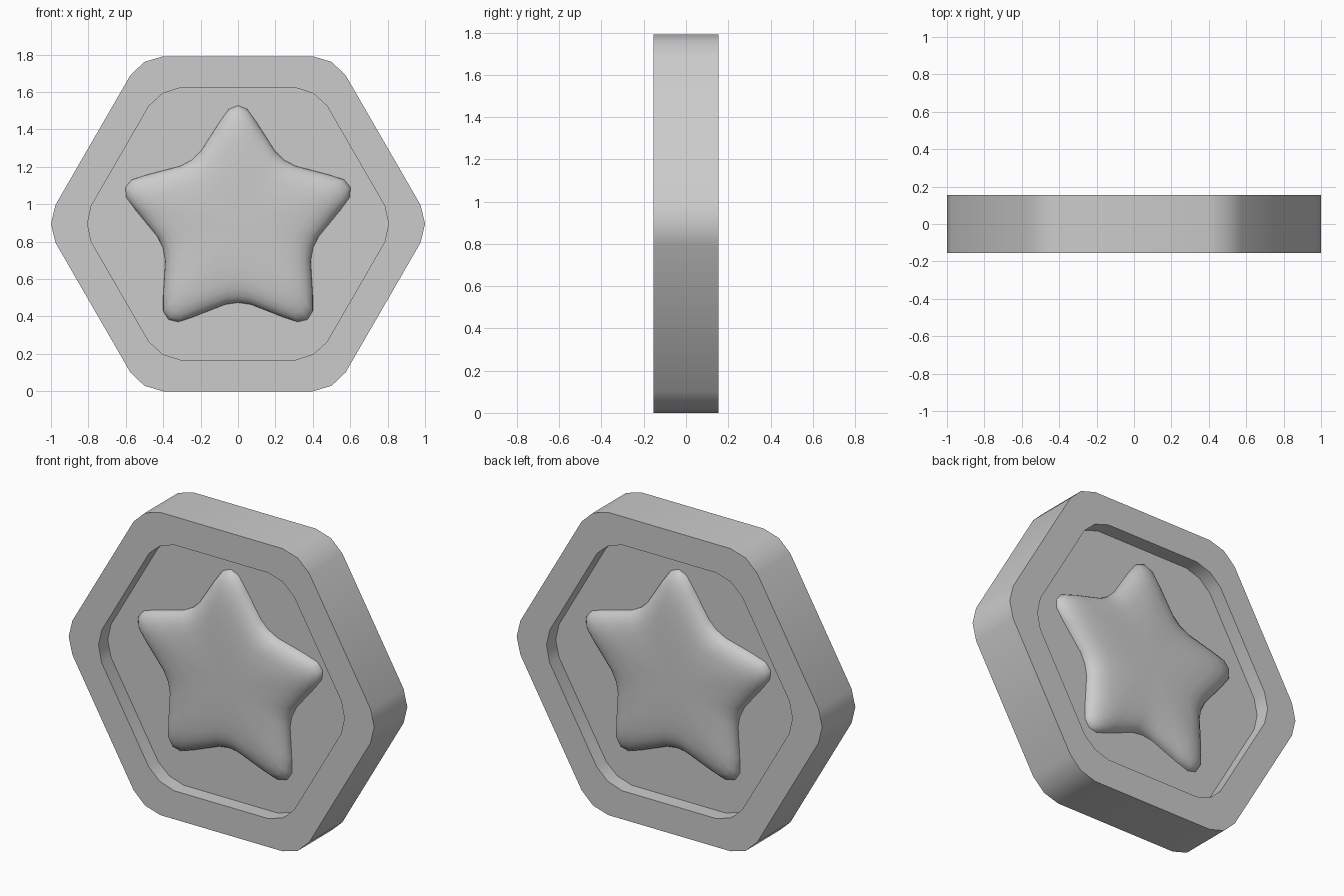
import bpy, bmesh, math

if "Cube" in bpy.data.objects:
    bpy.data.objects.remove(bpy.data.objects["Cube"])

CZ = 0.895          # height of the coin's centre


def loft(name, sections, sharp_angle):
    """Join rings of (x, z) points placed at depth y, capping both ends."""
    bm = bmesh.new()
    rings = [[bm.verts.new((x, y, z)) for x, z in pts] for y, pts in sections]
    n = len(rings[0])
    for a, b in zip(rings, rings[1:]):
        for i in range(n):
            j = (i + 1) % n
            bm.faces.new((a[i], a[j], b[j], b[i]))
    # end caps: a fan around a centre vertex
    for ring, y in ((rings[0], sections[0][0]), (rings[-1], sections[-1][0])):
        c = bm.verts.new((0, y, 0))
        for i in range(n):
            bm.faces.new((ring[i], ring[(i + 1) % n], c))
    bmesh.ops.recalc_face_normals(bm, faces=bm.faces)
    mesh = bpy.data.meshes.new(name)
    bm.to_mesh(mesh)
    bm.free()
    ob = bpy.data.objects.new(name, mesh)
    bpy.context.collection.objects.link(ob)
    ob.location.z = CZ
    bpy.ops.object.select_all(action='DESELECT')
    ob.select_set(True)
    bpy.context.view_layer.objects.active = ob
    bpy.ops.object.shade_smooth_by_angle(angle=math.radians(sharp_angle))
    return ob


def polar(r, deg):
    a = math.radians(deg)
    return (r * math.cos(a), r * math.sin(a))


def hexagon(tip, shoulder, half_angle):
    """Hexagon whose corners are rounded with three points each."""
    return [polar(r, 60 * k + d) for k in range(6)
            for r, d in ((shoulder, -half_angle), (tip, 0), (shoulder, half_angle))]


# Coin body: hexagonal slab with a recess on both faces
outer = hexagon(1.0, 0.981, 5.9)
inner = hexagon(0.805, 0.79, 7.0)
FACE, FLOOR = 0.155, 0.068
loft("coin_body", [(FLOOR, inner), (FACE, inner), (FACE, outer),
                   (-FACE, outer), (-FACE, inner), (-FLOOR, inner)], 35)

# Star outline: radius against angle from each tip
half = [(0.617, 4.6), (0.554, 10.4), (0.438, 27)]
fifth = ([(r, -d) for r, d in reversed(half)] + [(0.635, 0)] + half + [(0.423, 36)])
star = [polar(r, 90 + 72 * k + d) for k in range(5) for r, d in fifth]

# Puffy star: outline shrinks as it rises out of both recesses
profile = [(0.25, 0.148), (0.5, 0.146), (0.7, 0.141), (0.82, 0.132),
           (0.91, 0.117), (0.965, 0.099), (0.99, 0.082), (1.0, 0.06)]
levels = [(s, y) for s, y in profile] + [(s, -y) for s, y in reversed(profile)]
loft("puffy_star", [(y, [(x * s, z * s) for x, z in star]) for s, y in levels], 80)
